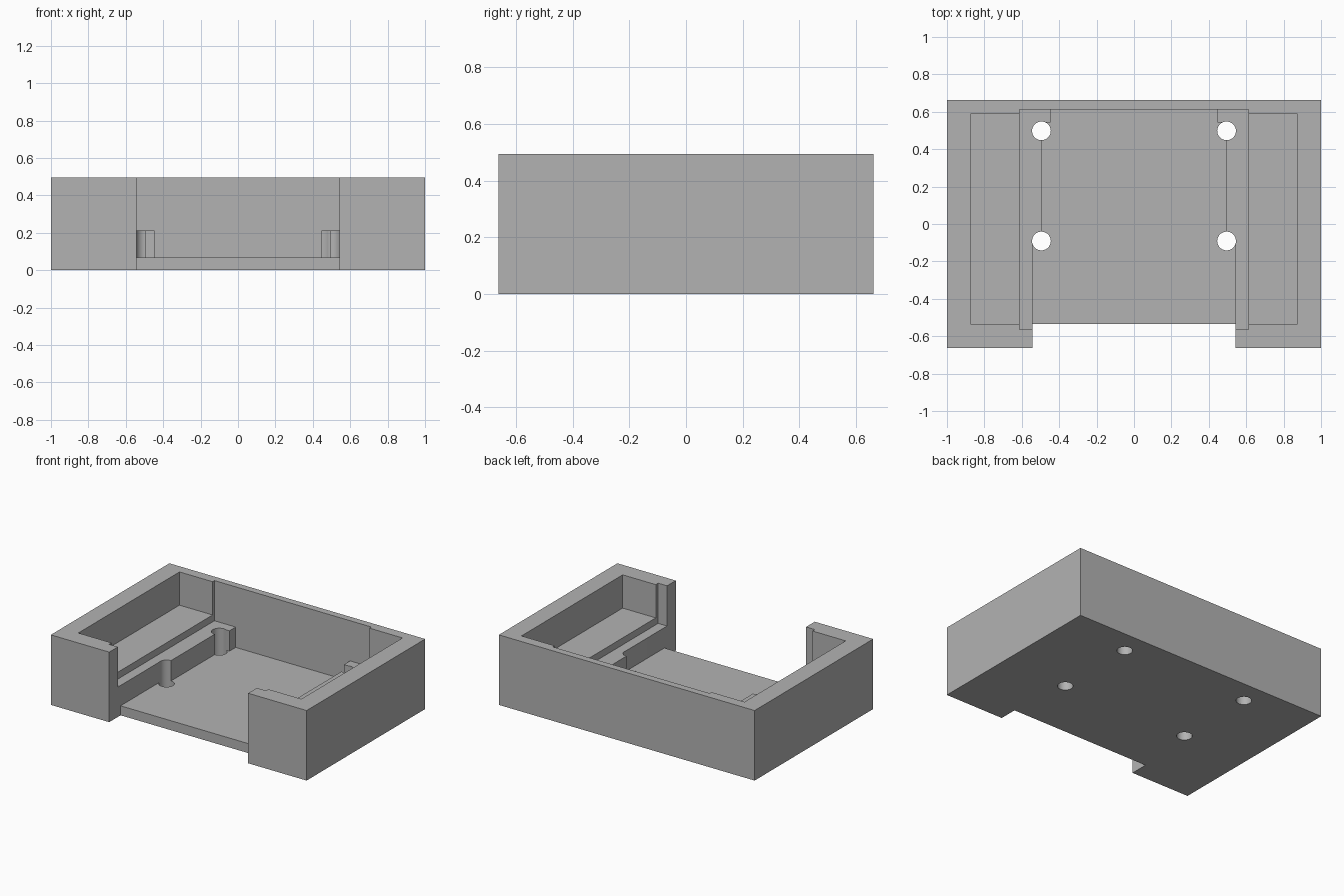
import bpy
import bmesh

cube = bpy.data.objects.get("Cube")
if cube:
    bpy.data.objects.remove(cube, do_unlink=True)

grey = bpy.data.materials.new("plain grey")
grey.use_nodes = True
colour = (0.45, 0.45, 0.45, 1)
grey.diffuse_color = colour
grey.node_tree.nodes["Principled BSDF"].inputs["Base Color"].default_value = colour


def add_object(name, bm):
    bmesh.ops.recalc_face_normals(bm, faces=bm.faces)
    mesh = bpy.data.meshes.new(name)
    bm.to_mesh(mesh)
    bm.free()
    mesh.materials.append(grey)
    obj = bpy.data.objects.new(name, mesh)
    bpy.context.collection.objects.link(obj)
    return obj


def prism(name, half_profile, bottom, top):
    """Extrude a profile given by its +x half, mirrored across x."""
    outline = half_profile + [(-x, y) for x, y in reversed(half_profile)]
    bm = bmesh.new()
    face = bm.faces.new([bm.verts.new((x, y, bottom)) for x, y in outline])
    moved = bmesh.ops.extrude_face_region(bm, geom=[face])["geom"]
    verts = [v for v in moved if isinstance(v, bmesh.types.BMVert)]
    bmesh.ops.translate(bm, verts=verts, vec=(0, 0, top - bottom))
    return add_object(name, bm)


def block(name, half_x, front, back, bottom, top):
    return prism(name, [(half_x, front), (half_x, back)], bottom, top)


def cylinder(name, x, y, radius):
    bm = bmesh.new()
    bmesh.ops.create_cone(bm, cap_ends=True, segments=48, radius1=radius,
                          radius2=radius, depth=2)
    bmesh.ops.translate(bm, verts=bm.verts, vec=(x, y, 0))
    return add_object(name, bm)


# Main dimensions
HEIGHT, ABOVE = 0.495, 0.8
DOOR, SLOT, RAIL = 0.5435, 0.613, 0.495
BACK, FLOOR_FRONT = 0.613, -0.535
HOLE_ROWS = (-0.091, 0.498)

# Solid tray
tray = block("tray", 1, -0.662, 0.662, 0, HEIGHT)

# Side pockets, board slot, stepped bay and front opening
cutters = [
    block("pocket_cutter", 0.872, -0.538, 0.592, 0.26, ABOVE),
    block("slot_cutter", SLOT, -0.565, BACK, 0.211, ABOVE),
    prism("bay_cutter", [(DOOR, -0.9), (DOOR, HOLE_ROWS[0]), (RAIL, HOLE_ROWS[0]),
                         (RAIL, 0.543), (0.447, 0.543), (0.447, BACK)], 0.067, ABOVE),
    block("opening_cutter", DOOR, -0.9, FLOOR_FRONT, -0.2, ABOVE),
]

# Screw holes
for side in (-1, 1):
    for y in HOLE_ROWS:
        cutters.append(cylinder("hole_cutter", side * RAIL, y, 0.05))

for cutter in cutters:
    cutter.hide_render = True
    cut = tray.modifiers.new(cutter.name, "BOOLEAN")
    cut.operation = "DIFFERENCE"
    cut.solver = "EXACT"
    cut.object = cutter

# Bake the cuts and discard the cutters
bpy.context.view_layer.update()
evaluated = tray.evaluated_get(bpy.context.evaluated_depsgraph_get())
baked = bpy.data.meshes.new_from_object(evaluated)
tray.modifiers.clear()
tray.data = baked
for cutter in cutters:
    bpy.data.objects.remove(cutter, do_unlink=True)

# Smooth hole walls, sharp edges elsewhere
bpy.ops.object.select_all(action="DESELECT")
tray.select_set(True)
bpy.context.view_layer.objects.active = tray
bpy.ops.object.shade_smooth_by_angle()
